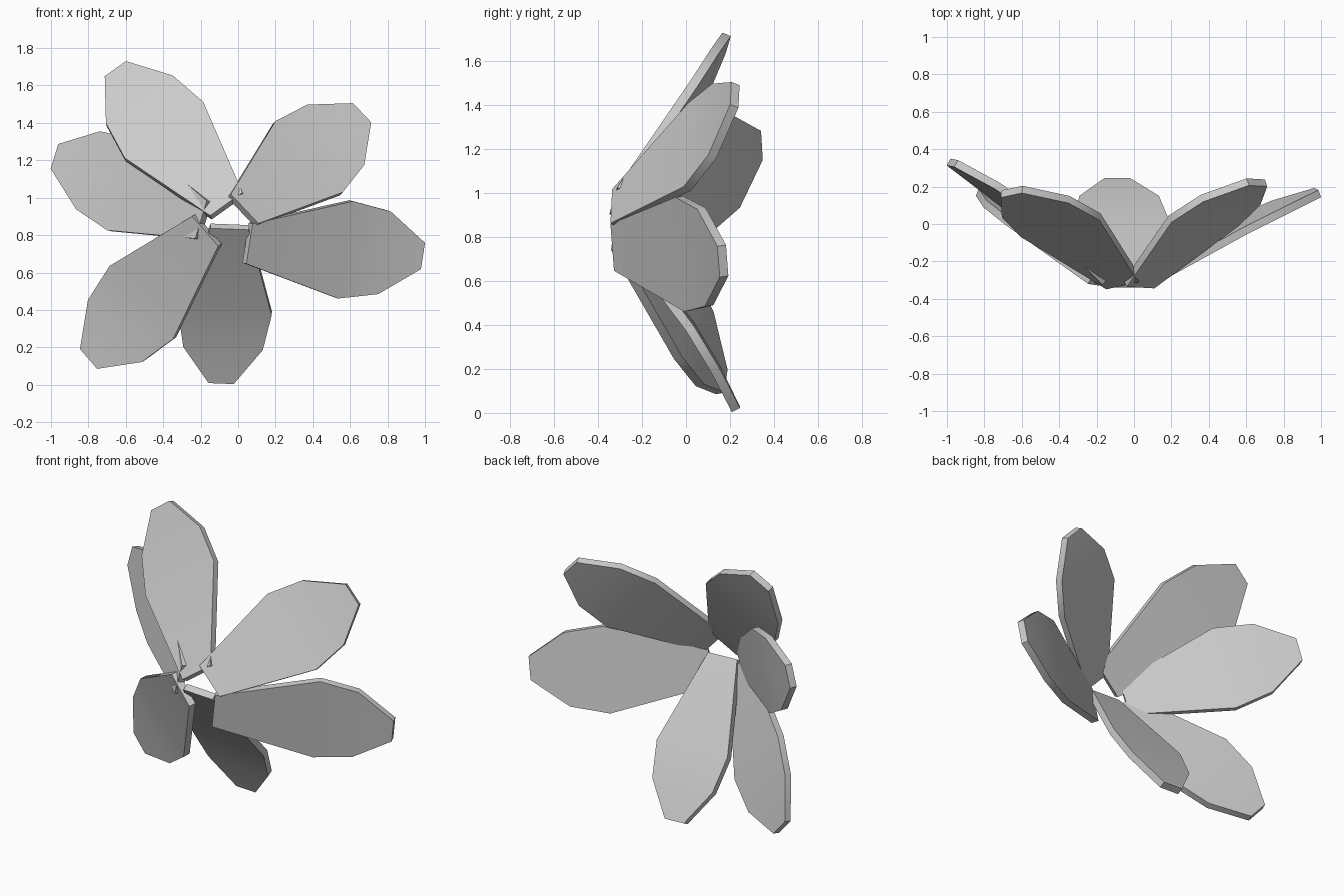
import bpy
import bmesh
from mathutils import Vector

cube = bpy.data.objects.get("Cube")
if cube:
    bpy.data.objects.remove(cube, do_unlink=True)

# Single petal colour
grey = bpy.data.materials.new("petal_grey")
grey.use_nodes = True
colour = (0.6, 0.6, 0.6, 1)
grey.diffuse_color = colour
grey.node_tree.nodes["Principled BSDF"].inputs["Base Color"].default_value = colour

# Shared petal outline: position along length, width fraction, backward bow
PROFILE = [(0, 0.41, 0), (0.57, 1, 0.035), (0.79, 0.85, 0.025), (1, 0.27, 0)]
THICKNESS = 0.042


def make_petal(name, base, tip, side):
    """Slab petal from base centre, tip centre and its widest span."""
    base, tip, side = Vector(base), Vector(tip), Vector(side)
    back = side.cross(tip - base).normalized()
    if back.y < 0:
        back.negate()
    bm = bmesh.new()
    rows = []
    for along, width, bow in PROFILE:
        centre = base.lerp(tip, along) + back * bow
        rows.append([bm.verts.new(centre + side * width * s) for s in (-0.5, 0.5)])
    for (a, b), (c, d) in zip(rows, rows[1:]):
        face = bm.faces.new((a, b, d, c))
        face.normal_update()
        if face.normal.y > 0:
            face.normal_flip()
    mesh = bpy.data.meshes.new(name)
    bm.to_mesh(mesh)
    bm.free()
    mesh.materials.append(grey)
    petal = bpy.data.objects.new(name, mesh)
    bpy.context.collection.objects.link(petal)
    solid = petal.modifiers.new("thickness", "SOLIDIFY")
    solid.thickness = THICKNESS
    solid.offset = -0.4

    # Apply thickness, then smooth the gentle bends and keep the rim crisp
    bpy.ops.object.select_all(action="DESELECT")
    petal.select_set(True)
    bpy.context.view_layer.objects.active = petal
    bpy.ops.object.modifier_apply(modifier=solid.name)
    bpy.ops.object.shade_smooth_by_angle()


# Six petals opening towards the front
make_petal("upper_right_petal", (-0.06, -0.32, 0.96), (-0.655, 0.165, 1.685), (0.42, 0.09, 0.3))
make_petal("upper_left_petal", (0.03, -0.33, 0.935), (0.66, 0.215, 1.45), (-0.36, 0.02, 0.38))
make_petal("left_petal", (0.055, -0.325, 0.755), (0.985, 0.16, 0.69), (0.08, -0.04, 0.52))
make_petal("bottom_petal", (-0.045, -0.33, 0.84), (-0.09, 0.22, 0.012), (0.5, 0, -0.02))
make_petal("lower_right_petal", (-0.17, -0.32, 0.825), (-0.795, 0.155, 0.14), (-0.34, 0.05, 0.39))
make_petal("right_petal", (-0.19, -0.31, 0.88), (-0.975, 0.32, 1.22), (0.15, -0.03, 0.49))
